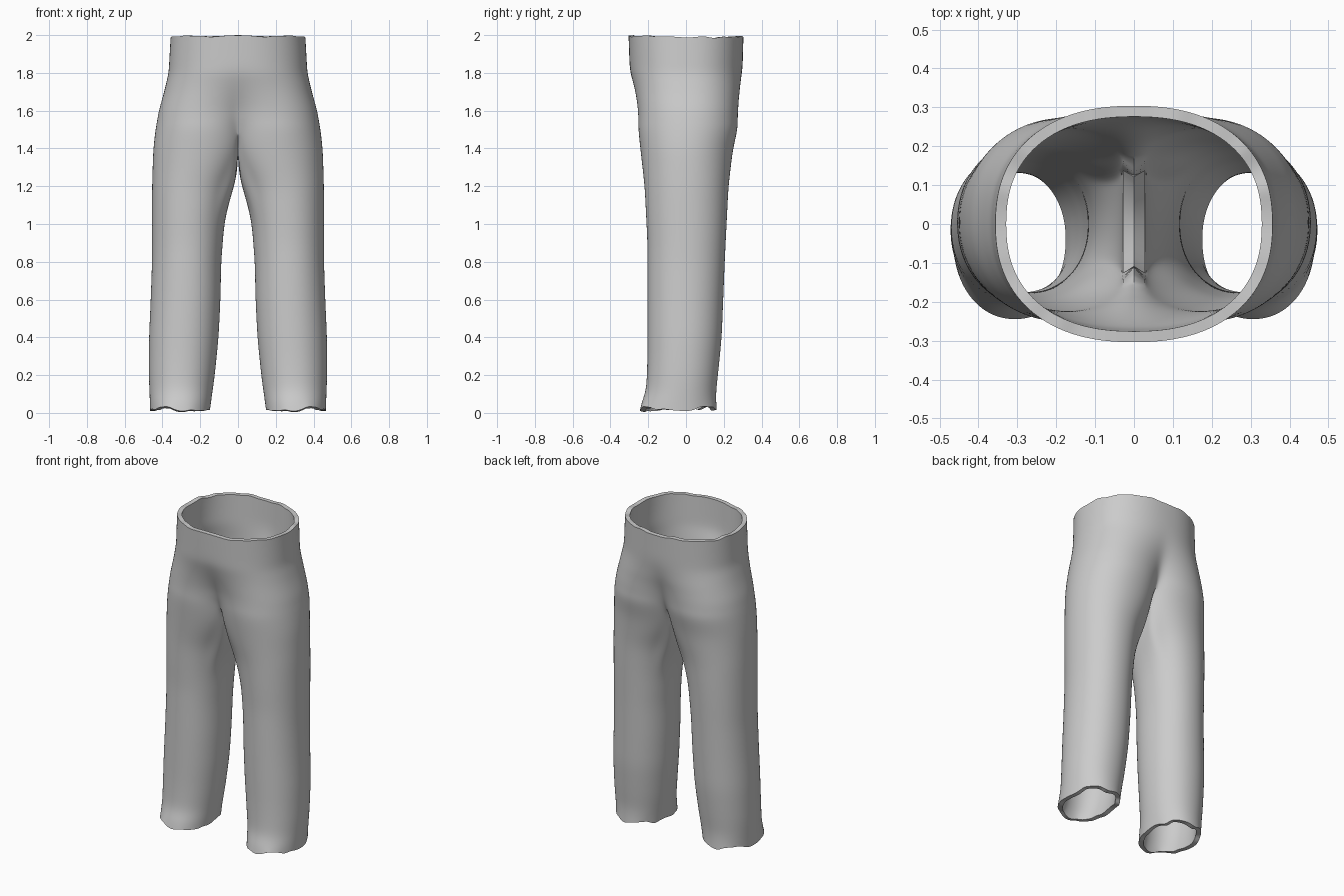
import bpy, bmesh, math, random

random.seed(4)
cube = bpy.data.objects.get("Cube")
if cube:
    bpy.data.objects.remove(cube, do_unlink=True)

N, OUT = 32, 24          # points round a leg, and those on its outer side

# Profiles: (height, distance)
OUTER = [(0, .465), (.2, .473), (.4, .472), (.6, .463), (.8, .456), (1.2, .456), (1.4, .45),
         (1.5, .438), (1.6, .42), (1.7, .392), (1.8, .368), (2, .357)]
INNER = [(0, .15), (.2, .122), (.4, .102), (.6, .092), (.8, .088), (1, .072), (1.2, .04), (1.38, 0)]
FRONT = [(0, -.252), (.05, -.238), (.12, -.212), (.25, -.205), (.9, -.205), (1.2, -.22),
         (1.4, -.243), (1.6, -.265), (1.8, -.298), (2, -.305)]
BACK = [(0, .165), (.1, .158), (.2, .17), (.4, .19), (.8, .206), (1.2, .226), (1.4, .25),
        (1.5, .275), (1.6, .287), (1.7, .297), (2, .305)]


def at(profile, z):
    """Distance at a height, straight between the given points."""
    if z <= profile[0][0]:
        return profile[0][1]
    for (z0, v0), (z1, v1) in zip(profile, profile[1:]):
        if z <= z1:
            return v0 + (v1 - v0) * (z - z0) / (z1 - z0)
    return profile[-1][1]


def ease(a, b, z):
    f = min(1, max(0, (z - a) / (b - a)))
    return f * f * (3 - 2 * f)


def power(v, n):
    return math.copysign(abs(v) ** (2 / n), v)


def leg_point(i, z):
    """Point of a leg ring, drawn towards the middle near the crotch."""
    t = math.radians(-45 + 360 * i / N)
    if i > OUT:
        z -= .12 * max(0, (z - 1.1) / .4) * math.sin(math.pi * (i - OUT) / (N - OUT))
    xo, xi, yf, yb = (at(p, z) for p in (OUTER, INNER, FRONT, BACK))
    cx, rx = (xo + xi) / 2, (xo - xi) / 2
    x = cx + rx * power(math.sin(t), 2.1)
    y = (yf + yb) / 2 - (yb - yf) / 2 * power(math.cos(t), 2.1)
    end = cx - rx * math.sqrt(.5)
    pulled = max(0, (x - end) / (xo - end) * xo)
    g = ease(1.15, 1.5, z if i <= OUT else z + .12)
    return [x + (pulled - x) * g, y, z]


def body_point(i, z):
    """Point of a half ring of the body, turning from two legs into one waist."""
    a = leg_point(i, z)
    s = math.pi * i / OUT
    yf, yb = at(FRONT, z), at(BACK, z)
    x = at(OUTER, z) * power(math.sin(s), 2.3) if 0 < i < OUT else 0
    y = (yf + yb) / 2 - (yb - yf) / 2 * power(math.cos(s), 2.3)
    w = ease(1.42, 1.85, z)
    return [a[0] + (x - a[0]) * w, a[1] + (y - a[1]) * w, z]


bm = bmesh.new()


def skin(low, high, count, closed):
    for i in range(count if closed else count - 1):
        j = (i + 1) % count
        bm.faces.new((low[i], low[j], high[j], high[i]))


# Leg, up to the crotch seam
ring = None
for z in [.022, .06, .12, .2] + [.3 + .1 * k for k in range(13)]:
    points = [leg_point(i, z) for i in range(N)]
    if ring is None:
        for p in points:
            p[2] += random.uniform(-.016, .016)     # uneven hem
    if z > 1.49:
        for p in points[OUT:] + points[:1]:
            p[0] = 0                                # seam on the middle
    new = [bm.verts.new(p) for p in points]
    if ring:
        skin(ring, new, N, True)
    ring = new

# Hips and waist
ring = ring[:OUT + 1]
for z in (1.55, 1.6, 1.65, 1.7, 1.75, 1.8, 1.85, 1.9, 1.96, 1.992):
    points = [body_point(i, z) for i in range(OUT + 1)]
    if z > 1.98:
        for p in points:
            p[2] += random.uniform(-.008, .008)     # uneven waist edge
    new = [bm.verts.new(p) for p in points]
    skin(ring, new, OUT + 1, False)
    ring = new

mesh = bpy.data.meshes.new("trousers")
bm.to_mesh(mesh)
bm.free()
trousers = bpy.data.objects.new("trousers", mesh)
bpy.context.collection.objects.link(trousers)

# Cloth colour
cloth = bpy.data.materials.new("light grey cloth")
cloth.use_nodes = True
grey = (.6, .6, .6, 1)
cloth.diffuse_color = grey
cloth.node_tree.nodes["Principled BSDF"].inputs["Base Color"].default_value = grey
mesh.materials.append(cloth)

# Other half, smooth surface, cloth thickness
mirror = trousers.modifiers.new("other half", 'MIRROR')
mirror.use_clip = True
mirror.merge_threshold = .002
smooth = trousers.modifiers.new("smooth", 'SUBSURF')
smooth.levels = smooth.render_levels = 2
shell = trousers.modifiers.new("thickness", 'SOLIDIFY')
shell.thickness = .028
shell.offset = -1

bpy.ops.object.select_all(action='DESELECT')
trousers.select_set(True)
bpy.context.view_layer.objects.active = trousers
for name in [m.name for m in trousers.modifiers]:
    bpy.ops.object.modifier_apply(modifier=name)
bpy.ops.object.shade_smooth_by_angle(angle=math.radians(40))
